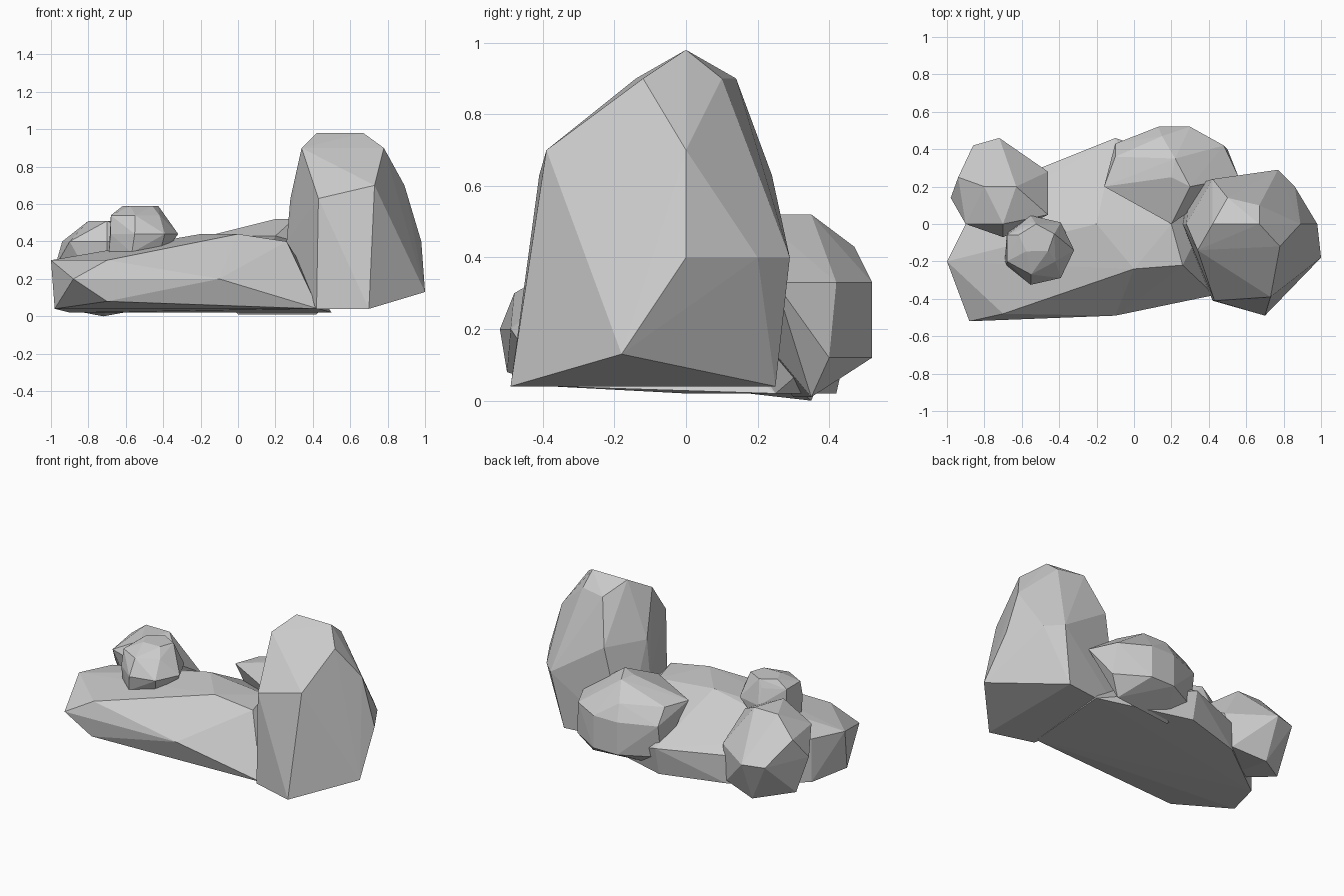
import bpy
import bmesh
from math import cos, sin, radians, tau

# Remove the default cube only
cube = bpy.data.objects.get("Cube")
if cube:
    bpy.data.objects.remove(cube, do_unlink=True)

# One plain stone material
stone = bpy.data.materials.new("stone_grey")
stone.use_nodes = True
grey = 0.6
colour = (grey, grey, grey, 1)
stone.diffuse_color = colour
stone.node_tree.nodes["Principled BSDF"].inputs["Base Color"].default_value = colour


def ring(centre, height, width, depth, sides=6, turn=0):
    """Return the corners of one level elliptical cross-section of a stone."""
    corners = []
    for step in range(sides):
        angle = tau * step / sides + radians(turn)
        corners.append((centre[0] + width * cos(angle), centre[1] + depth * sin(angle), height))
    return corners


def level(height, outline):
    """Return the corners of an irregular level cross-section."""
    return [(x, y, height) for x, y in outline]


def make_rock(name, *sections):
    """Wrap a faceted convex stone around its stacked cross-sections."""
    bm = bmesh.new()
    for section in sections:
        for corner in section:
            bm.verts.new(corner)
    bmesh.ops.convex_hull(bm, input=bm.verts[:])
    loose = [vert for vert in bm.verts if not vert.link_faces]
    bmesh.ops.delete(bm, geom=loose, context="VERTS")
    bmesh.ops.recalc_face_normals(bm, faces=bm.faces[:])
    mesh = bpy.data.meshes.new(name)
    bm.to_mesh(mesh)
    bm.free()
    mesh.materials.append(stone)
    rock = bpy.data.objects.new(name, mesh)
    bpy.context.collection.objects.link(rock)


# Tall upright boulder: foot, skirt, waist, shoulders, brow and crown
make_rock(
    "tall_boulder",
    level(height=.04, outline=[(.7, -.49), (.42, -.41), (.3, .2), (.7, .25)]),
    level(height=.13, outline=[(1, -.18)]),
    level(height=.4, outline=[(.98, 0), (.86, .2), (.77, .29), (.26, 0)]),
    level(height=.63, outline=[(.43, -.41), (.7, .2), (.42, .24), (.28, 0)]),
    level(height=.7, outline=[(.73, -.39), (.89, 0)]),
    level(height=.9, outline=[(.34, -.14), (.78, -.12), (.67, .1), (.5, .14)]),
    level(height=.98, outline=[(.42, 0), (.67, 0)]),
)

# Long low slab: tilted underside, rim and sloping top ridge
make_rock(
    "long_slab",
    level(height=.02, outline=[(-.9, 0), (-.5, .3), (-.1, .42), (.5, .25)]),
    level(height=.04, outline=[(-.98, -.25), (.43, -.38)]),
    level(height=.08, outline=[(-.7, -.5)]),
    level(height=.2, outline=[(-.88, -.52), (-.1, -.49), (-.1, .46), (-.5, .3)]),
    level(height=.3, outline=[(-1, -.2), (-.9, 0), (-.7, -.48)]),
    level(height=.4, outline=[(.26, -.22), (.2, 0)]),
    level(height=.44, outline=[(0, -.24), (-.2, 0)]),
)

# Rounded boulder at the back corner
make_rock(
    "corner_boulder",
    level(height=0, outline=[(-.72, .35)]),
    level(height=.04, outline=[(-.93, .2), (-.5, .3), (-.7, 0)]),
    level(height=.26, outline=[(-.98, .14), (-.86, .42), (-.72, .46), (-.46, .28)]),
    level(height=.4, outline=[(-.94, .25), (-.9, 0), (-.7, -.07), (-.46, .05)]),
    level(height=.51, outline=[(-.8, .2), (-.63, .2), (-.7, 0)]),
)

# Small stone resting on the slab
make_rock(
    "small_stone",
    ring(centre=(-.54, -.14), height=.34, width=.16, depth=.17, turn=20),
    ring(centre=(-.51, -.14), height=.44, width=.19, depth=.19, sides=7),
    ring(centre=(-.55, -.13), height=.54, width=.15, depth=.14, turn=30),
    ring(centre=(-.52, -.08), height=.59, width=.1, depth=.08, sides=5, turn=20),
)

# Wide boulder behind, between the slab and the tall boulder
make_rock(
    "back_boulder",
    level(height=.01, outline=[(.42, .35), (0, .3)]),
    level(height=.12, outline=[(.13, .52), (.3, .52), (.5, .4), (-.1, .4)]),
    level(height=.33, outline=[(.13, .52), (.3, .52), (.48, .42), (.56, .25), (-.1, .43)]),
    level(height=.43, outline=[(-.16, .2), (-.1, .36), (.15, .47), (.2, 0)]),
    level(height=.52, outline=[(.2, .25), (.3, .2), (.22, .35)]),
)
